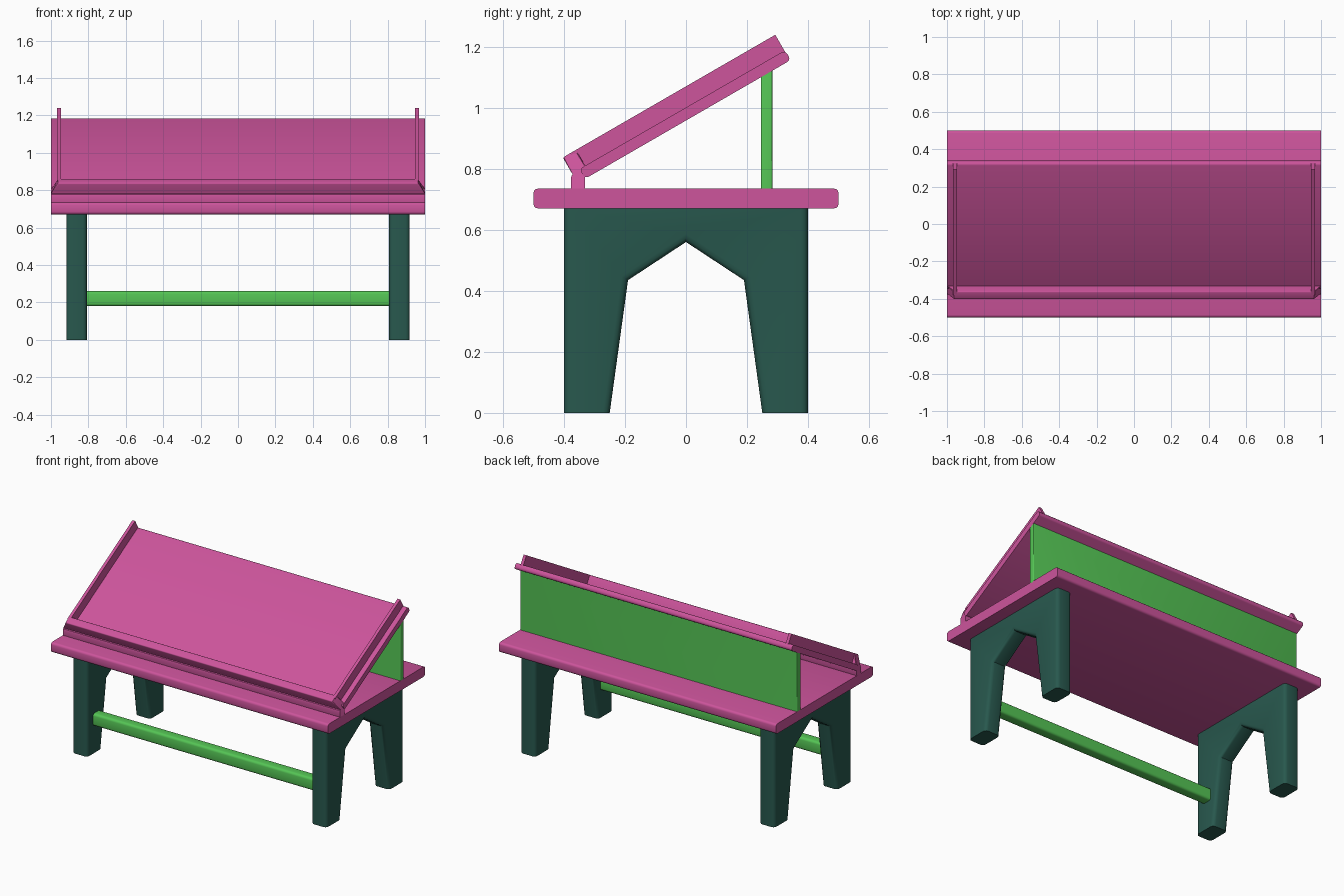
import bpy
import bmesh
import math
from mathutils import Vector

cube = bpy.data.objects.get("Cube")
if cube:
    bpy.data.objects.remove(cube, do_unlink=True)


def material(name, rgb):
    mat = bpy.data.materials.new(name)
    mat.use_nodes = True
    color = (*rgb, 1.0)
    mat.diffuse_color = color
    bsdf = mat.node_tree.nodes["Principled BSDF"]
    bsdf.inputs["Base Color"].default_value = color
    bsdf.inputs["Roughness"].default_value = 0.7
    return mat


pink = material("pink", (0.61, 0.089, 0.332))
green = material("green", (0.091, 0.56, 0.091))
teal = material("dark teal", (0.021, 0.098, 0.076))


def along_x(edge):
    a, b = edge.verts
    return abs(a.co.x - b.co.x) > 0.001


def upright_rim(edge):
    a, b = edge.verts
    return not along_x(edge) and abs(a.co.z - b.co.z) > 0.001


def extrude(name, profile, x0, x1, mat, radius=0.0, rule=along_x, shape=None):
    """Extrude a (y, z) profile along x and round the edges chosen by rule."""
    bm = bmesh.new()
    base = bm.faces.new([bm.verts.new((x0, y, z)) for y, z in profile])
    grown = bmesh.ops.extrude_face_region(bm, geom=[base])["geom"]
    for item in grown:
        if isinstance(item, bmesh.types.BMVert):
            item.co.x = x1
    bmesh.ops.recalc_face_normals(bm, faces=bm.faces[:])
    if shape:
        for v in bm.verts:
            shape(v)
    if radius:
        edges = [e for e in bm.edges if rule(e)]
        bmesh.ops.bevel(bm, geom=edges, offset=radius, segments=3,
                        profile=0.5, affect="EDGES", clamp_overlap=True)
    mesh = bpy.data.meshes.new(name)
    bm.to_mesh(mesh)
    bm.free()
    mesh.materials.append(mat)
    obj = bpy.data.objects.new(name, mesh)
    bpy.context.collection.objects.link(obj)
    bpy.ops.object.select_all(action="DESELECT")
    obj.select_set(True)
    bpy.context.view_layer.objects.active = obj
    bpy.ops.object.shade_smooth_by_angle(angle=math.radians(35))
    return obj


def rect(y0, y1, z0, z1):
    return [(y0, z0), (y1, z0), (y1, z1), (y0, z1)]


# Slope frame: distance up the slope and height above its underside
HINGE = Vector((-0.331, 0.767))
UP = Vector((math.cos(math.radians(30)), 0.5))
OUT = Vector((-UP.y, UP.x))


def slope(u, n):
    return tuple(HINGE + UP * u + OUT * n)


def slope_rect(u0, u1, n0, n1):
    return [slope(u0, n0), slope(u1, n0), slope(u1, n1), slope(u0, n1)]


# Bench slab
extrude("bench_slab", rect(-0.5, 0.5, 0.67, 0.735), -1, 1, pink, 0.015)

# Arched trestle legs
half = [(0.4, 0.67), (0.4, 0), (0.25, 0), (0.19, 0.435)]
arch = half + [(0, 0.56)] + [(-y, z) for y, z in reversed(half)]
for side, x in (("left", 0.863), ("right", -0.863)):
    extrude(side + "_trestle", arch, x - 0.055, x + 0.055, teal,
            0.022, upright_rim)

# Front stretcher between the trestles
extrude("stretcher", rect(-0.34, -0.27, 0.18, 0.26), -0.815, 0.815, green, 0.015)

# Upright panel holding the sloped board
panel = [(0.245, 0.73), (0.283, 0.73), (0.283, 1.128), (0.245, 1.106)]
extrude("support_panel", panel, -1, 1, green, 0.006, upright_rim)

# Sloped board
extrude("sloped_board", slope_rect(0, 0.779, 0, 0.037), -1, 1, pink, 0.014)


# Front foot and lip, with the lip ends cut at a slant
def slant_ends(v):
    height = (Vector((v.co.y, v.co.z)) - HINGE).dot(OUT)
    if height > 0.07:
        v.co.x *= 0.963


lip = [(-0.377, 0.73), (-0.332, 0.73), (-0.331, 0.767), slope(0.022, 0.037),
       slope(0.022, 0.097), slope(-0.028, 0.097), slope(-0.028, 0.037),
       (-0.377, 0.77)]
extrude("front_lip", lip, -1, 1, pink, 0.007, along_x, slant_ends)

# Side rails on the board
for side, x in (("left", 0.957), ("right", -0.957)):
    extrude(side + "_rail", slope_rect(0, 0.776, 0.03, 0.097),
            x - 0.01, x + 0.01, pink)
